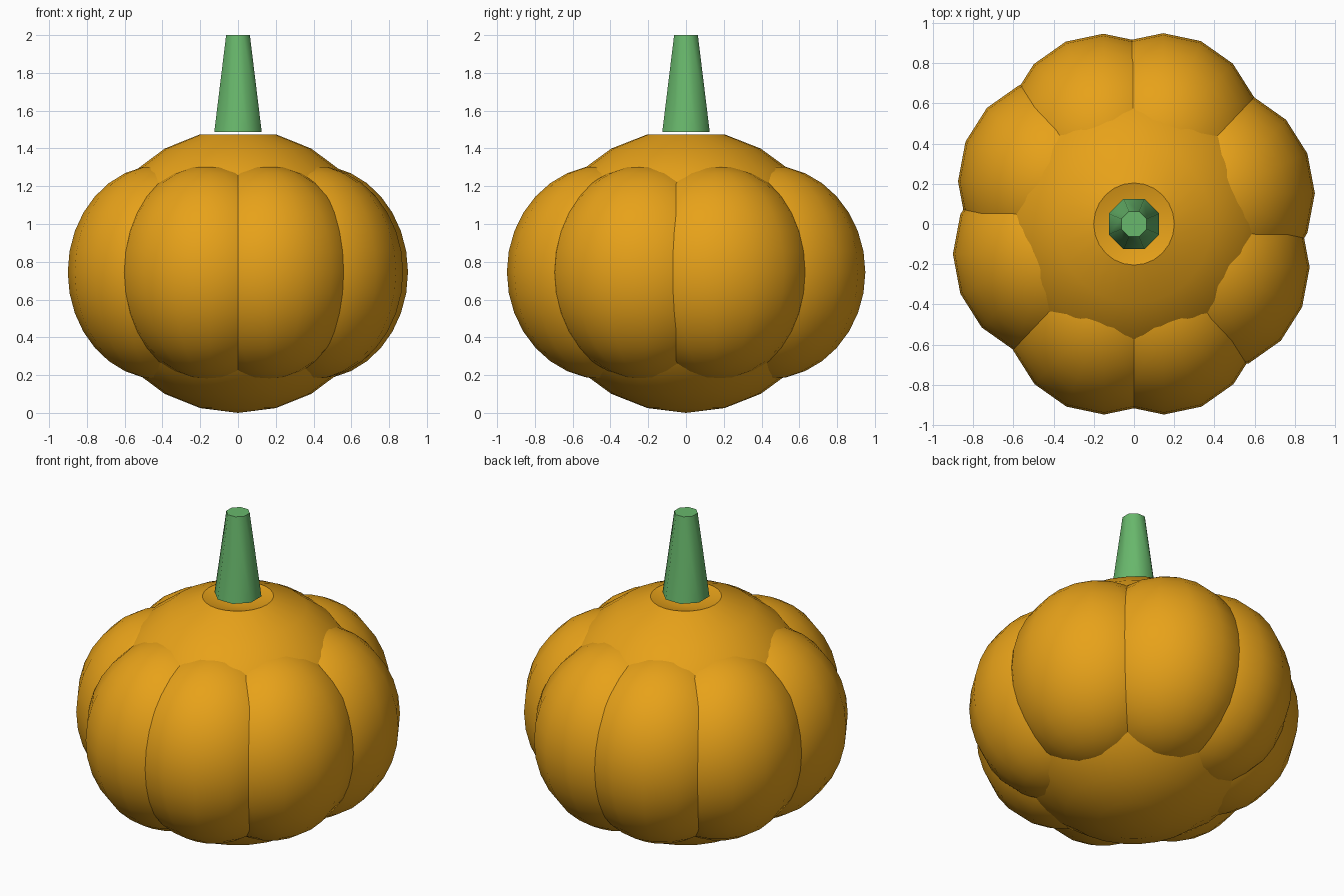
import bpy
from math import radians, cos, sin

if "Cube" in bpy.data.objects:
    bpy.data.objects.remove(bpy.data.objects["Cube"])

STRETCH_Y = 1.055  # the whole fruit is slightly longer in y


def material(name, color):
    m = bpy.data.materials.new(name)
    m.diffuse_color = color
    m.use_nodes = True
    m.node_tree.nodes["Principled BSDF"].inputs["Base Color"].default_value = m.diffuse_color
    return m


orange = material("orange_skin", (0.80, 0.36, 0.01, 1))
green = material("green_stem", (0.14, 0.48, 0.15, 1))


def ellipsoid(name, loc, radii, segments, rings):
    bpy.ops.mesh.primitive_uv_sphere_add(segments=segments, ring_count=rings, radius=1, location=loc)
    ob = bpy.context.object
    ob.name = name
    ob.scale = radii
    bpy.ops.object.transform_apply(location=False, rotation=False, scale=True)
    ob.data.materials.append(orange)
    return ob


# core of the pumpkin, with the top pole pushed in to form a dimple
core = ellipsoid("pumpkin_core", (0, 0, 0.75), (0.775, 0.79, 0.75), 24, 12)
pole = max(core.data.vertices, key=lambda v: v.co.z)
pole.co.z -= 0.085
bpy.ops.object.shade_smooth_by_angle(angle=radians(28))

# eight bulging ribs, slightly uneven in spacing
for i, a in enumerate((19.5, 70.5, 110.5, 152.5, 199, 250, 290, 332)):
    a = radians(a)
    ellipsoid(f"rib_{i + 1}",
              (0.435 * cos(a), 0.435 * sin(a) * STRETCH_Y, 0.745),
              (0.49, 0.49 * STRETCH_Y, 0.567), 16, 16)
    bpy.ops.object.shade_smooth_by_angle(angle=radians(40))

# tapered eight-sided stem
bpy.ops.mesh.primitive_cone_add(vertices=8, radius1=0.136, radius2=0.068, depth=0.513,
                                location=(0, 0, 1.7435), rotation=(0, 0, radians(22.5)))
stem = bpy.context.object
stem.name = "stem"
stem.data.materials.append(green)
bpy.ops.object.shade_smooth_by_angle(angle=radians(50))
